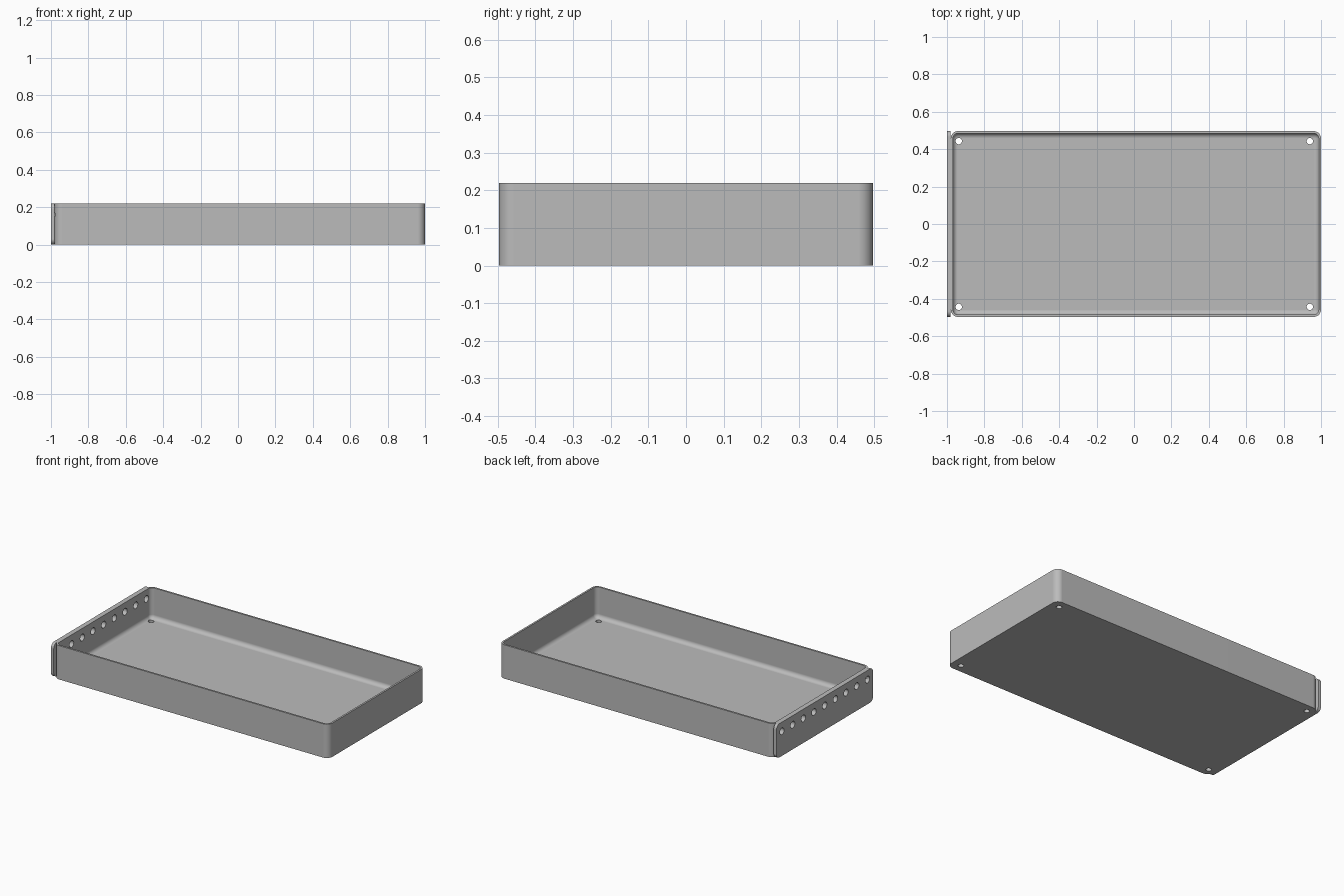
import bpy, bmesh
from math import sin, cos, pi
from mathutils import Matrix

cube = bpy.data.objects.get("Cube")
if cube:
    bpy.data.objects.remove(cube)

grey = bpy.data.materials.new("light_grey")
grey.use_nodes = True
colour = (0.5, 0.5, 0.5, 1)
grey.diffuse_color = colour
grey.node_tree.nodes["Principled BSDF"].inputs["Base Color"].default_value = colour

LEFT, RIGHT, HALF_Y, HEIGHT = -0.98, 1.0, 0.497, 0.22
WALL, FLOOR, FILLET, CORNER = 0.012, 0.02, 0.026, 0.04


def rounded_rect(cu, cv, hu, hv, r, steps=8):
    """Outline points of a rectangle with rounded corners."""
    pts = []
    for k, (su, sv) in enumerate([(1, 1), (-1, 1), (-1, -1), (1, -1)]):
        for i in range(steps + 1):
            a = (k + i / steps) * pi / 2
            pts.append((cu + su * (hu - r) + r * cos(a),
                        cv + sv * (hv - r) + r * sin(a)))
    return pts


def loft(name, rings):
    """Solid skinned through equal-length rings and capped at both ends."""
    bm = bmesh.new()
    loops = [[bm.verts.new(p) for p in ring] for ring in rings]
    n = len(loops[0])
    for a, b in zip(loops, loops[1:]):
        for i in range(n):
            j = (i + 1) % n
            bm.faces.new((a[i], a[j], b[j], b[i]))
    bm.faces.new(loops[0][::-1])
    bm.faces.new(loops[-1])
    bmesh.ops.recalc_face_normals(bm, faces=bm.faces)
    mesh = bpy.data.meshes.new(name)
    bm.to_mesh(mesh)
    bm.free()
    mesh.materials.append(grey)
    obj = bpy.data.objects.new(name, mesh)
    bpy.context.collection.objects.link(obj)
    return obj


def drill_set(name, centres, radius, depth, axis):
    """One cutter object holding a cylinder for every hole."""
    bm = bmesh.new()
    turn = Matrix.Rotation(pi / 2, 4, 'Y') if axis == 'X' else Matrix()
    for c in centres:
        bmesh.ops.create_cone(bm, cap_ends=True, segments=24, radius1=radius,
                              radius2=radius, depth=depth,
                              matrix=Matrix.Translation(c) @ turn)
    mesh = bpy.data.meshes.new(name)
    bm.to_mesh(mesh)
    bm.free()
    mesh.materials.append(grey)
    obj = bpy.data.objects.new(name, mesh)
    obj.hide_render = True
    bpy.context.collection.objects.link(obj)
    return obj


def finish(obj, cutters):
    """Drill the holes, then smooth the rounded corners."""
    bpy.ops.object.select_all(action='DESELECT')
    obj.select_set(True)
    bpy.context.view_layer.objects.active = obj
    for cutter in cutters:
        mod = obj.modifiers.new("holes", 'BOOLEAN')
        mod.operation, mod.solver, mod.object = 'DIFFERENCE', 'EXACT', cutter
        bpy.ops.object.modifier_apply(modifier=mod.name)
    bpy.ops.object.shade_smooth_by_angle(angle=pi / 6)
    weighted = obj.modifiers.new("even_shading", 'WEIGHTED_NORMAL')
    weighted.keep_sharp = True


# Tray: outer wall, rim, inner wall, fillet and floor
cx, hx = (LEFT + RIGHT) / 2, (RIGHT - LEFT) / 2
profile = [(0, 0), (0, HEIGHT), (WALL, HEIGHT)]
for i in range(9):
    a = i / 8 * pi / 2
    profile.append((WALL + FILLET * (1 - cos(a)), FLOOR + FILLET * (1 - sin(a))))
tray = loft("tray", [
    [(x, y, z) for x, y in rounded_rect(cx, 0, hx - t, HALF_Y - t, CORNER - t)]
    for t, z in profile])

# End plate fixed against the outside of one short wall
end_plate = loft("end_plate", [
    [(x, y, z) for y, z in rounded_rect(0, HEIGHT / 2, HALF_Y, HEIGHT / 2, 0.03)]
    for x in (-1.0, LEFT)])

# Row of holes through plate and wall, and mounting holes in the floor
row = drill_set("row_hole_cutter",
                [(LEFT, 0.11 * i, 0.16) for i in range(-4, 5)], 0.022, 0.08, 'X')
mounts = drill_set("mount_hole_cutter",
                   [(x, y, 0) for x in (-0.937, 0.94) for y in (-0.443, 0.443)],
                   0.017, 0.1, 'Z')
finish(tray, [row, mounts])
finish(end_plate, [row])
for cutter in (row, mounts):
    bpy.data.objects.remove(cutter)
